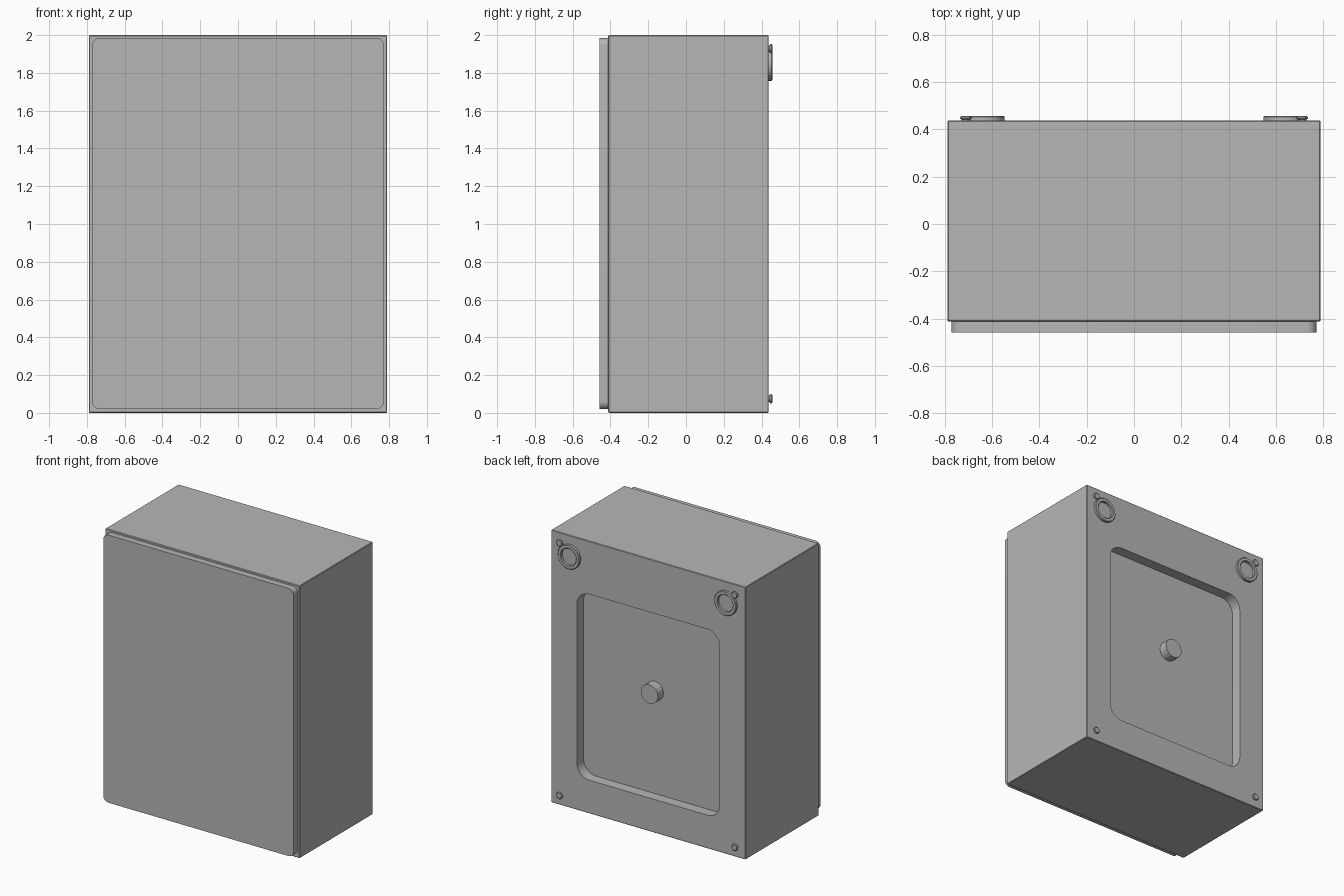
import bpy, bmesh
from math import sin, cos, pi, radians
from mathutils import Matrix, Vector

if "Cube" in bpy.data.objects:
    bpy.data.objects.remove(bpy.data.objects["Cube"], do_unlink=True)

COLOUR = (0.47, 0.47, 0.47, 1)
grey = bpy.data.materials.new("plain grey")
grey.use_nodes = True
grey.diffuse_color = COLOUR
grey.node_tree.nodes["Principled BSDF"].inputs["Base Color"].default_value = COLOUR


def finish(bm, name, smooth=True):
    """Turn a bmesh into a grey object."""
    bmesh.ops.remove_doubles(bm, verts=bm.verts, dist=1e-5)
    bmesh.ops.recalc_face_normals(bm, faces=bm.faces)
    mesh = bpy.data.meshes.new(name)
    bm.to_mesh(mesh)
    bm.free()
    obj = bpy.data.objects.new(name, mesh)
    bpy.context.collection.objects.link(obj)
    mesh.materials.append(grey)
    bpy.ops.object.select_all(action="DESELECT")
    obj.select_set(True)
    bpy.context.view_layer.objects.active = obj
    if smooth:
        bpy.ops.object.shade_smooth_by_angle(angle=radians(30))
    return obj


def rounded_slab(name, half_x, z0, z1, y0, y1, radius, steps=8):
    """Upright slab with rounded corners, extruded along y."""
    bm = bmesh.new()
    verts = []
    corners = [(1, z1 - radius), (-1, z1 - radius), (-1, z0 + radius), (1, z0 + radius)]
    for i, (side, cz) in enumerate(corners):
        for k in range(steps + 1):
            a = (i + k / steps) * pi / 2
            x = side * (half_x - radius) + radius * cos(a)
            verts.append(bm.verts.new((x, y0, cz + radius * sin(a))))
    face = bm.faces.new(verts)
    new = bmesh.ops.extrude_face_region(bm, geom=[face])["geom"]
    moved = [g for g in new if isinstance(g, bmesh.types.BMVert)]
    bmesh.ops.translate(bm, verts=moved, vec=(0, y1 - y0, 0))
    return finish(bm, name)


def turned(name, profile, x, z, segments, smooth=True):
    """Spin (radius, y) points around an axis along y."""
    bm = bmesh.new()
    verts = [bm.verts.new((x + r, y, z)) for r, y in profile]
    edges = [bm.edges.new(pair) for pair in zip(verts, verts[1:])]
    bmesh.ops.spin(bm, geom=verts + edges, cent=(x, 0, z), axis=(0, 1, 0),
                   angle=2 * pi, steps=segments, use_merge=True)
    return finish(bm, name, smooth)


# Cabinet box with fine chamfered edges
BACK, FLOOR = 0.438, 0.36
bm = bmesh.new()
bmesh.ops.create_cube(bm, size=1, matrix=Matrix.Translation(
    Vector((0, (BACK - 0.412) / 2, 1))) @ Matrix.Diagonal((1.58, BACK + 0.412, 2, 1)))
bmesh.ops.bevel(bm, geom=bm.edges[:], offset=0.004, segments=1, affect="EDGES")
cabinet = finish(bm, "cabinet", smooth=False)

# Recess in the back
cutter = rounded_slab("recess_cutter", 0.58, 0.245, 1.61, FLOOR, 0.6, 0.1)
cutter.hide_render = True
cut = cabinet.modifiers.new("recess", "BOOLEAN")
cut.operation = "DIFFERENCE"
cut.solver = "EXACT"
cut.object = cutter
bpy.context.view_layer.objects.active = cabinet
bpy.ops.object.modifier_apply(modifier=cut.name)
bpy.data.objects.remove(cutter, do_unlink=True)
bpy.ops.object.select_all(action="DESELECT")
cabinet.select_set(True)
bpy.ops.object.shade_smooth_by_angle(angle=radians(30))

# Front panel
rounded_slab("front_panel", 0.772, 0.02, 1.985, -0.459, -0.41, 0.04)

# Faceted knob in the recess
turned("rear_knob", [(0.07, FLOOR - 0.01), (0.07, 0.425), (0, 0.425)], 0, 1.0, 16, smooth=False)

# Hanging rings, studs and feet on the back, mirrored
TIP = 0.457
ring = [(0.062, BACK - 0.01), (0.062, TIP - 0.004), (0.066, TIP),
        (0.085, TIP), (0.089, TIP - 0.004), (0.089, BACK - 0.01)]
stud = [(0.017, BACK - 0.01), (0.017, BACK + 0.004), (0.024, BACK + 0.008),
        (0.024, TIP - 0.004), (0.019, TIP), (0, TIP)]
for side, label in ((1, "left"), (-1, "right")):
    turned(f"hanging_ring_{label}", ring, side * 0.636, 1.847, 32)
    turned(f"upper_stud_{label}", stud, side * 0.712, 1.929, 16)
    turned(f"lower_stud_{label}", stud, side * 0.712, 0.075, 16)
